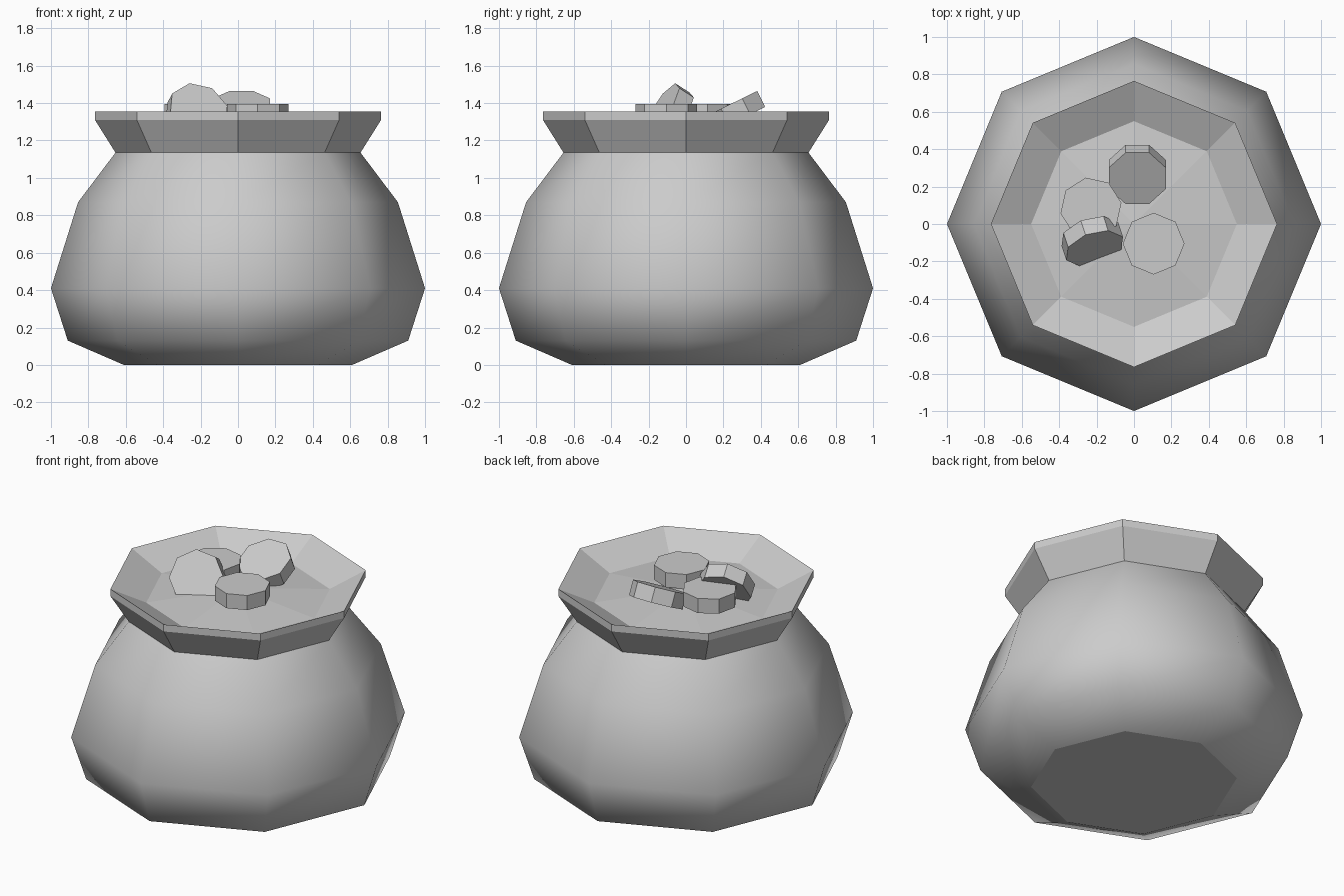
import bpy, bmesh
from math import cos, sin, pi, radians
from mathutils import Vector, Matrix

if "Cube" in bpy.data.objects:
    bpy.data.objects.remove(bpy.data.objects["Cube"])

SIDES = 8


def finish(bm, name):
    bmesh.ops.recalc_face_normals(bm, faces=bm.faces)
    mesh = bpy.data.meshes.new(name)
    bm.to_mesh(mesh)
    bm.free()
    obj = bpy.data.objects.new(name, mesh)
    bpy.context.collection.objects.link(obj)
    return obj


def lathe(name, profile, smooth=False, cap_bottom=False):
    """Revolve (radius, z) points into an eight-sided shell; radius 0 makes a pole."""
    bm = bmesh.new()
    rings = []
    for r, z in profile:
        count = SIDES if r else 1
        rings.append([bm.verts.new((r * cos(2 * pi * i / SIDES), r * sin(2 * pi * i / SIDES), z))
                      for i in range(count)])
    for a, b in zip(rings, rings[1:]):
        for i in range(SIDES):
            j = (i + 1) % SIDES
            corners = [a[i], a[j], b[0]] if len(b) == 1 else [a[i], a[j], b[j], b[i]]
            bm.faces.new(corners).smooth = smooth
    if cap_bottom:
        base = bm.faces.new(rings[0])
        for edge in base.edges:
            edge.smooth = False
    return finish(bm, name)


def coin(name, centre, normal, corner, radius=0.165, thickness=0.095):
    """Octagonal disc facing along normal, with one corner towards the given direction."""
    n = Vector(normal).normalized()
    u = Vector(corner)
    u = (u - n * u.dot(n)).normalized()
    v = n.cross(u)
    basis = Matrix((u, v, n)).transposed().to_4x4()
    bm = bmesh.new()
    bmesh.ops.create_cone(bm, cap_ends=True, segments=SIDES, radius1=radius, radius2=radius,
                          depth=thickness, matrix=Matrix.Translation(centre) @ basis)
    return finish(bm, name)


# Rounded pot body
lathe("pot_body", [(0.61, 0), (0.91, 0.13), (1.0, 0.41), (0.855, 0.87), (0.655, 1.135)],
      smooth=True, cap_bottom=True)

# Flared collar, sloping in to the opening
lathe("rim", [(0.655, 1.135), (0.765, 1.31), (0.765, 1.355), (0.55, 1.25)])

# Slightly domed filling
lathe("filling", [(0.55, 1.25), (0, 1.30)])

# Two coins lying flat, two leaning
a = radians(10)
t = radians(22.5)
coin("coin_flat_front", (0.105, -0.105, 1.348), (0, 0, 1), (1, 0, 0))
coin("coin_flat_left", (-0.23, 0.085, 1.348), (0, 0, 1), (cos(a), sin(a), 0))
coin("coin_leaning_back", (0.018, 0.265, 1.355), (0, -0.44, 0.9),
     (cos(t), 0.9 * sin(t), 0.44 * sin(t)))
coin("coin_leaning_left", (-0.223, -0.093, 1.342), (0.266, -0.81, 0.523), (0.298, -0.447, -0.844))
